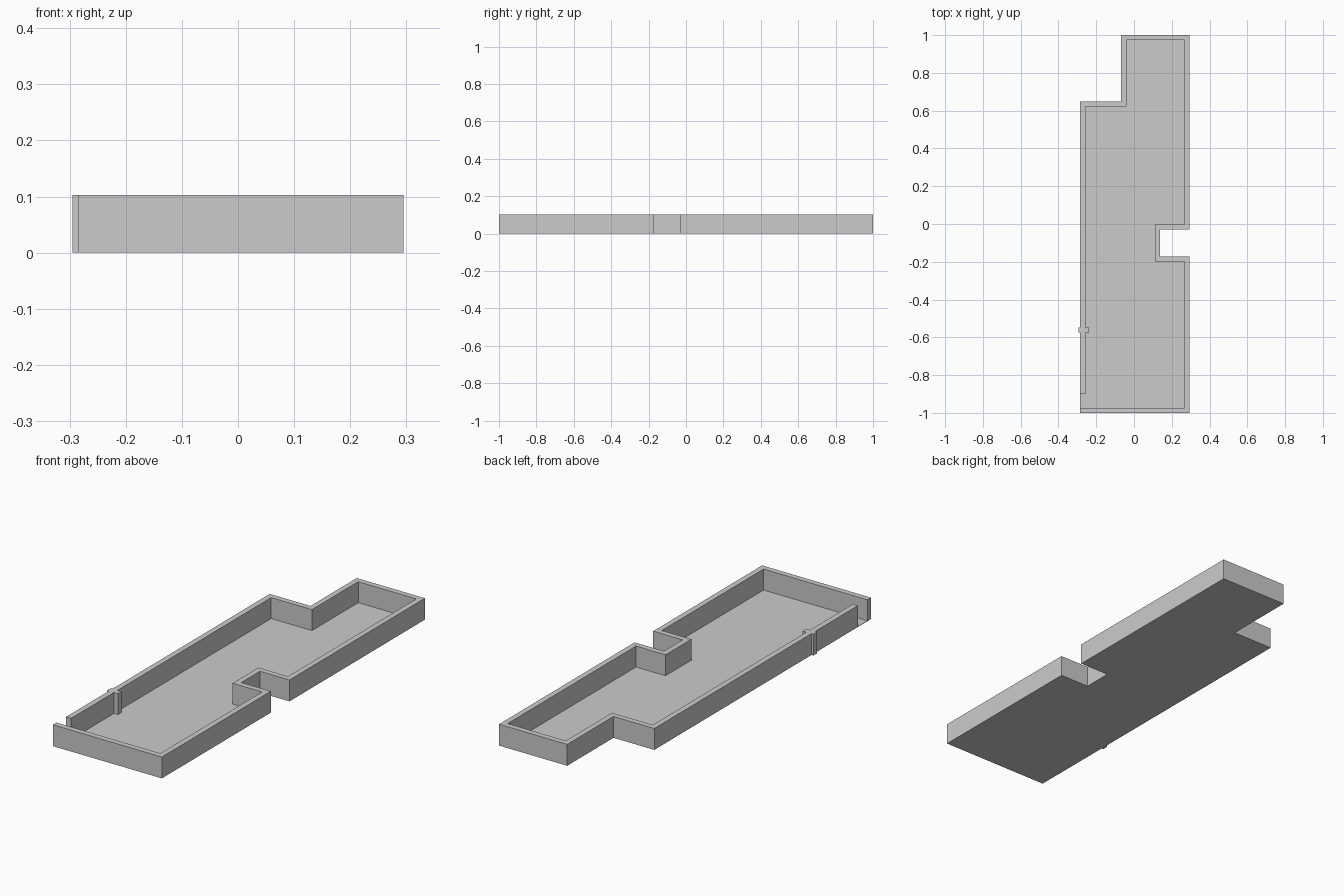
import bpy, bmesh
from mathutils import Vector

if "Cube" in bpy.data.objects:
    bpy.data.objects.remove(bpy.data.objects["Cube"])

HEIGHT, FLOOR, WALL = 0.103, 0.002, 0.027

# Outer wall line, clockwise from the doorway jamb round to the front-left corner
OUTER = [Vector(p) for p in [
    (-0.285, -0.90), (-0.285, 0.648), (-0.068, 0.648), (-0.068, 1.0),
    (0.295, 1.0), (0.295, -0.03), (0.138, -0.03), (0.138, -0.172),
    (0.295, -0.172), (0.295, -1.0), (-0.285, -1.0)]]


def offset(path, dist):
    """Shift a right-angled open path to its right-hand side."""
    normals = []
    for a, b in zip(path, path[1:]):
        d = (b - a).normalized()
        normals.append(Vector((d.y, -d.x)))
    result = []
    for i, p in enumerate(path):
        shift = Vector((0, 0))
        for n in normals[max(i - 1, 0):i + 1]:
            shift += n * dist
        result.append(p + shift)
    return result


def prism(name, outline, z0, z1):
    """Extrude a flat outline between two heights."""
    bm = bmesh.new()
    face = bm.faces.new([bm.verts.new((p[0], p[1], z0)) for p in outline])
    ext = bmesh.ops.extrude_face_region(bm, geom=[face], use_keep_orig=True)
    top = [v for v in ext["geom"] if isinstance(v, bmesh.types.BMVert)]
    bmesh.ops.translate(bm, verts=top, vec=(0, 0, z1 - z0))
    bmesh.ops.recalc_face_normals(bm, faces=bm.faces)
    mesh = bpy.data.meshes.new(name)
    bm.to_mesh(mesh)
    bm.free()
    obj = bpy.data.objects.new(name, mesh)
    bpy.context.collection.objects.link(obj)
    return obj


# Thin floor slab under the whole plan
prism("floor", OUTER, 0, FLOOR)

# Continuous wall with the doorway left open
prism("walls", OUTER + offset(OUTER, WALL)[::-1], FLOOR, HEIGHT)

# Small pillar crossing the left wall
prism("pillar", [(-0.295, -0.575), (-0.237, -0.575),
                 (-0.237, -0.547), (-0.295, -0.547)], 0, HEIGHT)
